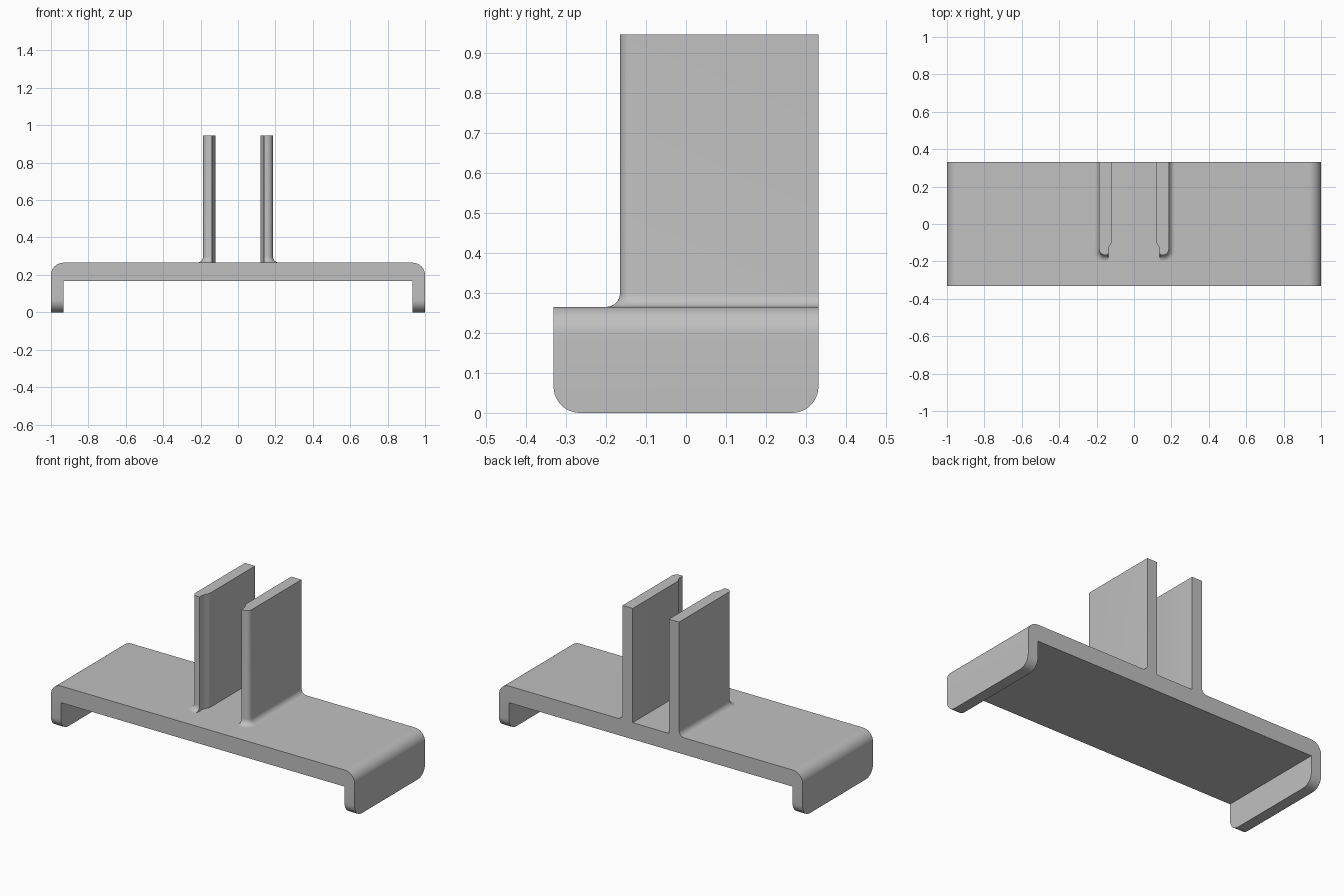
import bpy, bmesh
from math import sin, cos, pi

HALF_Y, DECK, TOP, FILLET = 0.331, 0.265, 0.945, 0.034

if "Cube" in bpy.data.objects:
    bpy.data.objects.remove(bpy.data.objects["Cube"])

grey = bpy.data.materials.new("plain grey")
grey.use_nodes = True
colour = (0.53, 0.53, 0.53, 1)
grey.diffuse_color = colour
grey.node_tree.nodes["Principled BSDF"].inputs["Base Color"].default_value = colour


def finish(name, bm):
    bmesh.ops.recalc_face_normals(bm, faces=bm.faces)
    mesh = bpy.data.meshes.new(name)
    bm.to_mesh(mesh)
    bm.free()
    mesh.materials.append(grey)
    obj = bpy.data.objects.new(name, mesh)
    bpy.context.collection.objects.link(obj)
    bpy.ops.object.select_all(action='DESELECT')
    obj.select_set(True)
    bpy.context.view_layer.objects.active = obj
    bpy.ops.object.shade_smooth_by_angle(angle=pi / 6)


def arc(cx, cz, r, start, steps=10):
    return [(cx + r * cos(start + i / steps * pi / 2),
             cz + r * sin(start + i / steps * pi / 2)) for i in range(steps + 1)]


# Bridge-shaped base: channel profile with rounded shoulders, extruded in depth
def make_base():
    r, inner, under = 0.066, 0.934, 0.166
    right = [(inner, under), (inner, 0), (1, 0)] + arc(1 - r, DECK - r, r, 0)
    profile = right + [(-x, z) for x, z in reversed(right)]
    bm = bmesh.new()
    front = bm.faces.new([bm.verts.new((x, -HALF_Y, z)) for x, z in profile])
    new = bmesh.ops.extrude_face_region(bm, geom=[front])["geom"]
    bmesh.ops.translate(bm, vec=(0, 2 * HALF_Y, 0),
                        verts=[v for v in new if isinstance(v, bmesh.types.BMVert)])
    # Round the lower corners of both feet
    feet = [e for e in bm.edges if all(v.co.z < 0.001 for v in e.verts)
            and abs(e.verts[0].co.y - e.verts[1].co.y) < 0.001]
    bmesh.ops.bevel(bm, geom=feet, offset=r, segments=10, profile=0.5,
                    affect='EDGES', clamp_overlap=False)
    finish("base", bm)


# Upright plate: lofted outline whose outer and front sides flare into the deck
def make_upright(name, side):
    inner, outer, front, r = 0.119, 0.186, -0.165, 0.03
    # Each outline point carries the direction in which the fillet spreads
    outline = [(inner, HALF_Y, 0, 0), (inner, -0.09, 0, 0), (0.122, -0.102, 0, 0),
               (0.133, -0.122, 0, 0), (0.137, -0.14, 0, 0), (0.138, front, 0, -1)]
    for i in range(9):
        a = -pi / 2 + i / 8 * pi / 2
        outline.append((outer - r + r * cos(a), front + r + r * sin(a), cos(a), sin(a)))
    outline.append((outer, HALF_Y, 1, 0))
    levels = [(FILLET * (1 - sin(t)), DECK + FILLET * (1 - cos(t)))
              for t in [i / 8 * pi / 2 for i in range(9)]] + [(0, TOP)]
    bm = bmesh.new()
    rings = [[bm.verts.new((side * (x + dx * d), y + dy * d, z))
              for x, y, dx, dy in outline] for d, z in levels]
    n = len(outline)
    for low, high in zip(rings, rings[1:]):
        for i in range(n - 1):
            j = i + 1
            bm.faces.new((low[i], low[j], high[j], high[i]))
    # Flat back and top
    bm.faces.new([ring[-1] for ring in rings] + [ring[0] for ring in reversed(rings)])
    bm.faces.new(rings[-1])
    finish(name, bm)


make_base()
make_upright("left_upright", 1)
make_upright("right_upright", -1)
